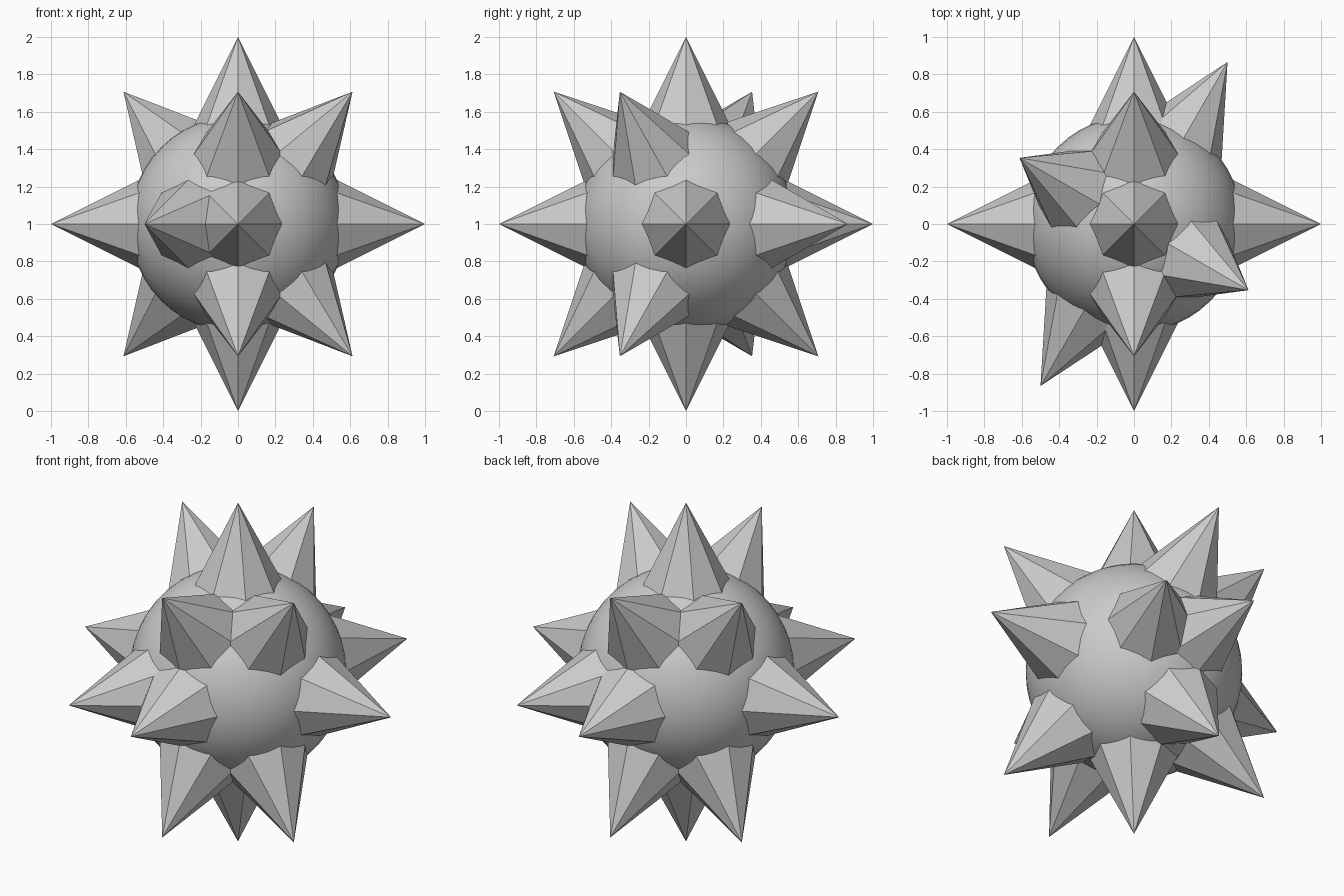
import bpy, math
from mathutils import Euler, Vector

if "Cube" in bpy.data.objects:
    bpy.data.objects.remove(bpy.data.objects["Cube"])

CENTRE = Vector((0, 0, 1))
R = 0.58

# Smooth round core
bpy.ops.mesh.primitive_uv_sphere_add(segments=48, ring_count=24, radius=R, location=CENTRE)
bpy.context.object.name = "core_ball"
bpy.ops.object.shade_smooth()


def spike(azimuth, elevation):
    """Eight-sided flat spike with its tip one unit from the centre."""
    rot = Euler((0, math.radians(90 - elevation), math.radians(azimuth)))
    direction = rot.to_matrix() @ Vector((0, 0, 1))
    bpy.ops.mesh.primitive_cone_add(vertices=8, radius1=0.26, radius2=0, depth=0.52,
                                    location=CENTRE + direction * 0.74, rotation=rot)
    bpy.context.object.name = f"spike_{azimuth}_{elevation}"


# Pole spikes
for el in (90, -90):
    spike(0, el)
# Equator spikes
for az in (0, 60, 90, 180, 240, 270):
    spike(az, 0)
# Upper and lower diagonal spikes
for el in (45, -45):
    for az in (90, 150, 270, 330):
        spike(az, el)
